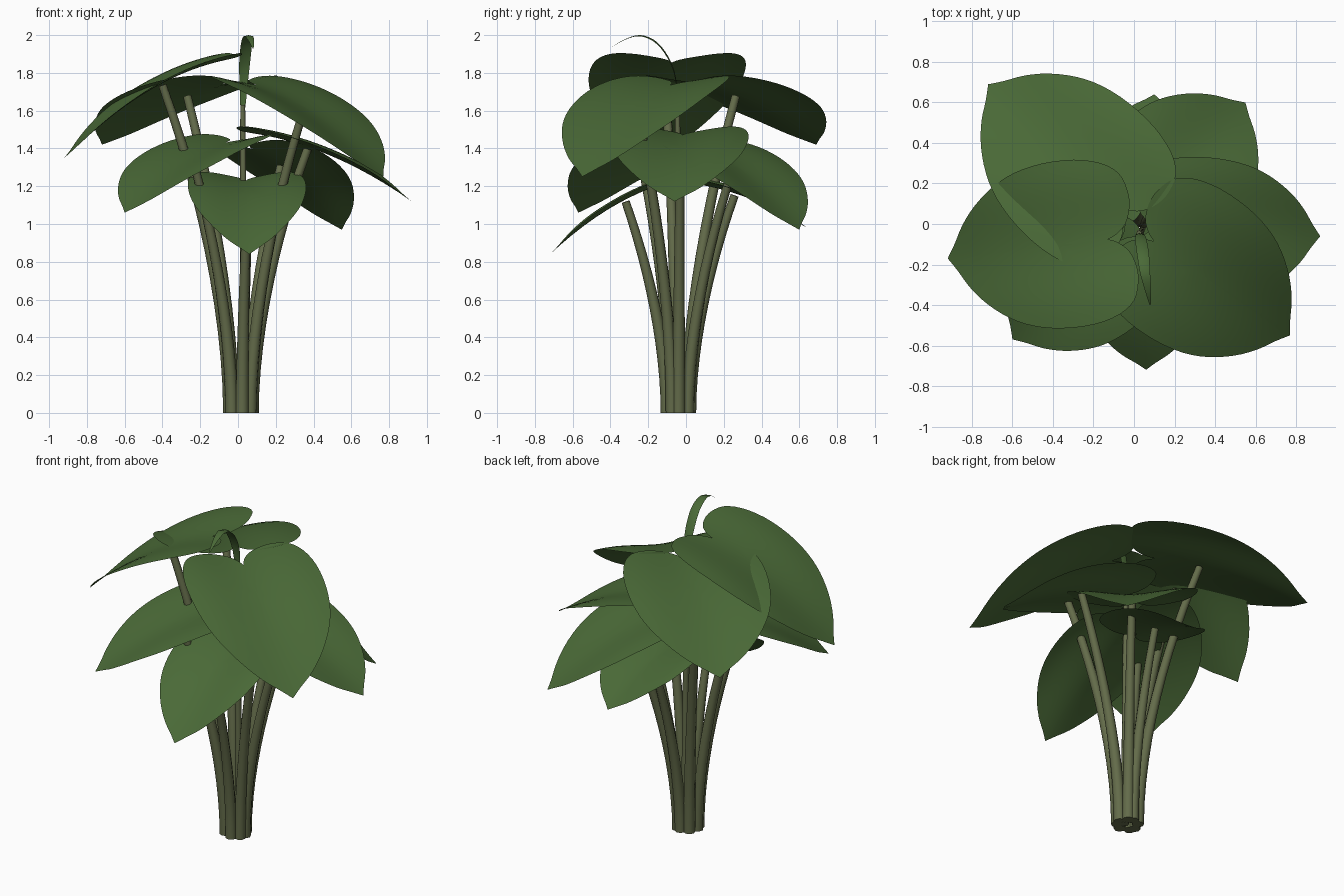
import bpy, bmesh, math
from mathutils import Vector

if "Cube" in bpy.data.objects:
    bpy.data.objects.remove(bpy.data.objects["Cube"])


def material(name, rgb):
    m = bpy.data.materials.new(name)
    m.diffuse_color = (*rgb, 1)
    m.use_nodes = True
    m.node_tree.nodes["Principled BSDF"].inputs["Base Color"].default_value = m.diffuse_color
    return m


LEAF = material("leaf green", (0.068, 0.142, 0.038))
STEM = material("stem olive", (0.125, 0.148, 0.068))

# Half outline of the heart-shaped leaf: (fraction of length, fraction of half width)
HALF = [(.14, 0), (.09, .05), (.035, .17), (.005, .36), (.005, .55), (.04, .77), (.13, .92),
        (.27, 1), (.44, 1), (.59, .93), (.71, .8), (.82, .6), (.9, .38), (.955, .16), (1, 0)]


def smooth(pts, n=3):
    """Catmull-Rom curve through the points."""
    p = [Vector(q) for q in pts]
    out = []
    for i in range(len(p) - 1):
        a, b, c, d = p[max(i - 1, 0)], p[i], p[i + 1], p[min(i + 2, len(p) - 1)]
        for k in range(n):
            t = k / n
            out.append(0.5 * (2 * b + (c - a) * t + (2 * a - 5 * b + 4 * c - d) * t * t
                              + (3 * b - a - 3 * c + d) * t ** 3))
    return out + [p[-1]]


def finish(name, bm):
    """Turn the blade's upper side up, smooth it and add it to the scene."""
    bmesh.ops.recalc_face_normals(bm, faces=bm.faces)
    if sum(f.normal.z for f in bm.faces) < 0:
        bmesh.ops.reverse_faces(bm, faces=bm.faces)
    for f in bm.faces:
        f.smooth = True
    me = bpy.data.meshes.new(name)
    bm.to_mesh(me)
    bm.free()
    me.materials.append(LEAF)
    bpy.context.collection.objects.link(bpy.data.objects.new(name, me))


def leaf_height(q, t, z0, drop):
    """Blade arches down to the tip, the lobes lift slightly beside the midrib."""
    return z0 - drop * (.25 * q + .75 * q * q) + .03 * math.sin(t * math.pi * .6) ** 2


def make_leaf(name, origin, tip, width, z0, z1):
    o, axis = Vector(origin), Vector(tip) - Vector(origin)
    side = Vector((-axis.y, axis.x)).normalized() * width
    half = smooth(HALF)
    ring = half + [Vector((p.x, -p.y)) for p in half[-2:0:-1]]
    bm = bmesh.new()

    def vert(q, t):
        p = o + axis * q + side * t
        return bm.verts.new((p.x, p.y, leaf_height(q, t, z0, z0 - z1)))

    rings, mid = 8, .4
    centre = vert(mid, 0)
    rows = [[vert(mid + (p.x - mid) * k / rings, p.y * k / rings) for p in ring]
            for k in range(1, rings + 1)]
    n = len(ring)
    for i in range(n):
        j = (i + 1) % n
        bm.faces.new((centre, rows[0][j], rows[0][i]))
        for a, b in zip(rows, rows[1:]):
            bm.faces.new((a[i], a[j], b[j], b[i]))
    finish(name, bm)


def make_tube(name, pts, radii, mat):
    cu = bpy.data.curves.new(name, 'CURVE')
    cu.dimensions = '3D'
    cu.bevel_depth = 1
    cu.bevel_resolution = 2
    cu.use_fill_caps = True
    sp = cu.splines.new('POLY')
    sp.points.add(len(pts) - 1)
    for sp_pt, p, r in zip(sp.points, pts, radii):
        sp_pt.co = (*p, 1)
        sp_pt.radius = r
    sp.use_smooth = True
    cu.materials.append(mat)
    bpy.context.collection.objects.link(bpy.data.objects.new(name, cu))


# Leaves: name, back of blade, tip, half width, back height, tip height, stem position
LEAVES = [
    ("left_leaf", (0, -.06), (-.92, -.17), .41, 1.88, 1.35, .435),
    ("right_front_leaf", (-.01, -.01), (.77, -.55), .40, 1.76, 1.25, .46),
    ("back_left_leaf", (.02, -.01), (-.72, .69), .41, 1.76, 1.42, .39),
    ("back_right_leaf", (0, .01), (.55, .60), .37, 1.42, .97, .41),
    ("right_leaf", (0, -.01), (.92, -.06), .355, 1.49, 1.12, .40),
    ("front_left_leaf", (.02, .0), (-.60, -.57), .36, 1.45, 1.06, .42),
    ("front_leaf", (.04, .05), (.06, -.72), .31, 1.25, .84, .48),
    ("back_leaf", (.03, -.02), (.10, .64), .27, 1.22, .98, .42),
]
MIDDLE = Vector((.015, -.04))
for name, o, tip, w, z0, z1, at in LEAVES:
    make_leaf(name, o, tip, w, z0, z1)
    # Stem leans out from the clump to the middle of its blade
    top = Vector(o).lerp(Vector(tip), at)
    base = MIDDLE + (top - MIDDLE).normalized() * .06
    h = leaf_height(at, 0, z0, z0 - z1) - .012
    fs = [i / 12 for i in range(13)]
    make_tube(name.replace("leaf", "stem"),
              [(*base.lerp(top, f ** 1.75), h * f) for f in fs],
              [.035 - .013 * f for f in fs], STEM)

# Central stem
make_tube("centre_stem", [(.035, -.04, 0), (.03, -.04, .8), (.025, -.045, 1.63)],
          [.024, .019, .013], STEM)

# Young narrow leaf arching forward from the central stem
path = smooth([(.025, -.045, 1.6), (.03, -.05, 1.75), (.035, -.08, 1.86), (.045, -.15, 1.96),
               (.055, -.24, 2.0), (.07, -.33, 1.975), (.08, -.4, 1.93)], 4)
bm = bmesh.new()
rows = []
for i, p in enumerate(path):
    w = .002 + .028 * math.sin(math.pi * (.1 + .9 * i / (len(path) - 1)))
    rows.append([bm.verts.new(p + Vector((w * s, -.15 * w * s * s, -.25 * w * s * s)))
                 for s in (-1, 0, 1)])
for a, b in zip(rows, rows[1:]):
    for k in (0, 1):
        bm.faces.new((a[k], a[k + 1], b[k + 1], b[k]))
finish("young_leaf", bm)
